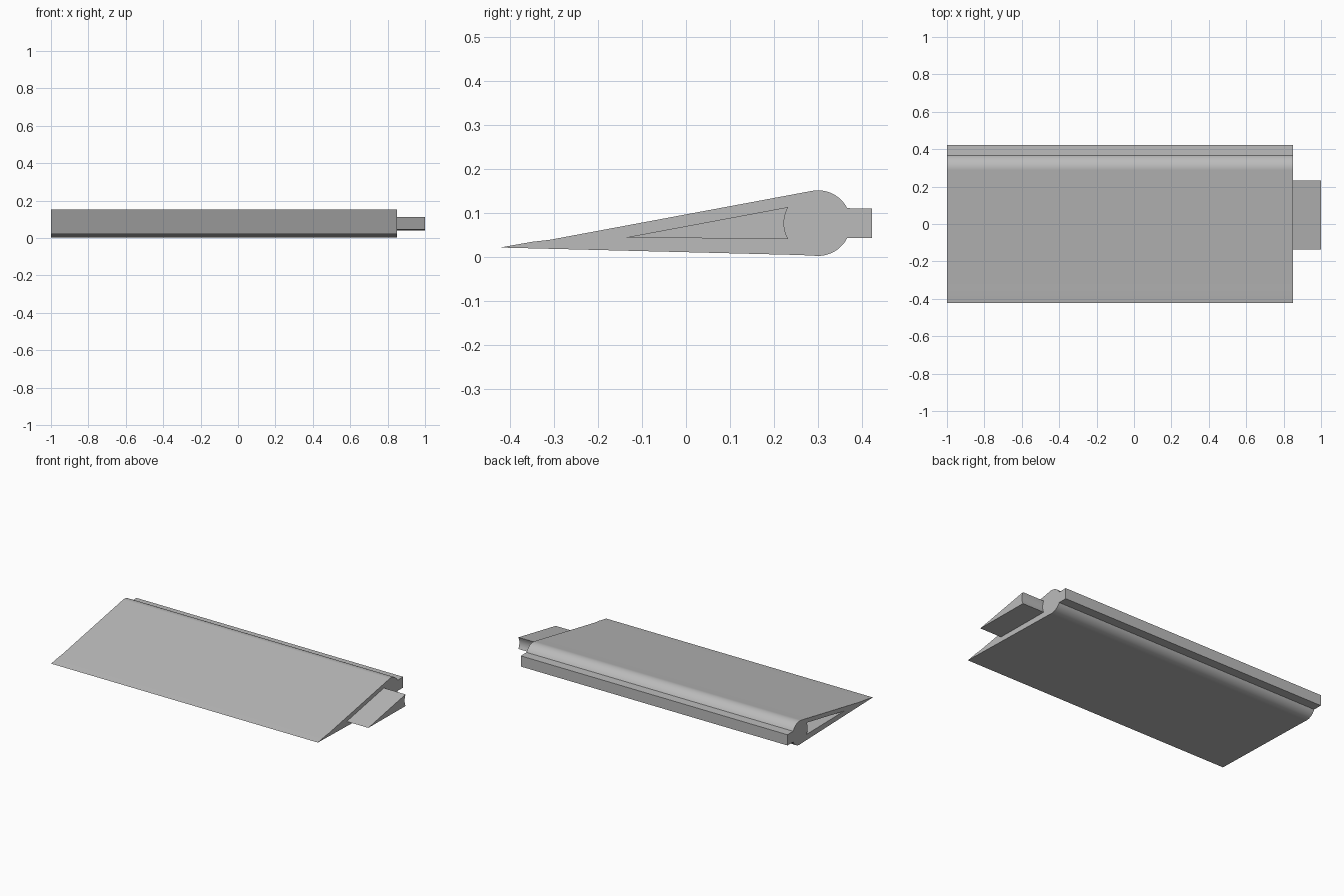
import bpy
import bmesh
from math import radians, sin, cos

default = bpy.data.objects.get("Cube")
if default:
    bpy.data.objects.remove(default, do_unlink=True)

# One flat grey for the whole slat
grey = bpy.data.materials.new("light grey")
grey.use_nodes = True
colour = (0.5, 0.5, 0.5, 1)
grey.diffuse_color = colour
grey.node_tree.nodes["Principled BSDF"].inputs["Base Color"].default_value = colour


def prism(name, profile, x0, x1):
    """Extrude a (y, z) profile along x."""
    bm = bmesh.new()
    face = bm.faces.new([bm.verts.new((x0, y, z)) for y, z in profile])
    ext = bmesh.ops.extrude_face_region(bm, geom=[face])
    verts = [g for g in ext["geom"] if isinstance(g, bmesh.types.BMVert)]
    bmesh.ops.translate(bm, verts=verts, vec=(x1 - x0, 0, 0))
    bmesh.ops.recalc_face_normals(bm, faces=bm.faces)
    mesh = bpy.data.meshes.new(name)
    bm.to_mesh(mesh)
    bm.free()
    mesh.materials.append(grey)
    obj = bpy.data.objects.new(name, mesh)
    bpy.context.collection.objects.link(obj)
    return obj


def select(obj):
    bpy.ops.object.select_all(action="DESELECT")
    obj.select_set(True)
    bpy.context.view_layer.objects.active = obj


def arc(cy, cz, r, a0, a1, n):
    angles = [radians(a0 + (a1 - a0) * i / n) for i in range(n + 1)]
    return [(cy + r * cos(a), cz + r * sin(a)) for a in angles]


# Blade section: thin front edge, round nose, square tongue at the back
nose = (0.30, 0.0765, 0.0745)
blade_profile = (
    [(-0.423, 0.021), (-0.35, 0.034), (-0.31, 0.0385)]
    + arc(*nose, 100, 27, 12)
    + [(0.423, 0.11), (0.423, 0.043)]
    + arc(*nose, -27, -92, 12)
    + [(0.26, 0.004)]
)
blade = prism("blade", blade_profile, -1, 0.85)

# Wedge section with a hollow back, shared by the tab and its socket
wedge_profile = [(-0.137, 0.044), (0.232, 0.04), (0.226, 0.054), (0.223, 0.069),
                 (0.223, 0.084), (0.226, 0.099), (0.232, 0.113)]
tab = prism("end_tab", wedge_profile, 0.85, 1)

# Socket in the opposite end
cutter = prism("socket_cutter", wedge_profile, -1.1, -0.85)
cutter.hide_render = True
cut = blade.modifiers.new("socket", "BOOLEAN")
cut.operation = "DIFFERENCE"
cut.solver = "EXACT"
cut.object = cutter
select(blade)
bpy.ops.object.modifier_apply(modifier=cut.name)
bpy.data.objects.remove(cutter, do_unlink=True)

for obj in (blade, tab):
    select(obj)
    bpy.ops.object.shade_smooth_by_angle(angle=radians(30))
